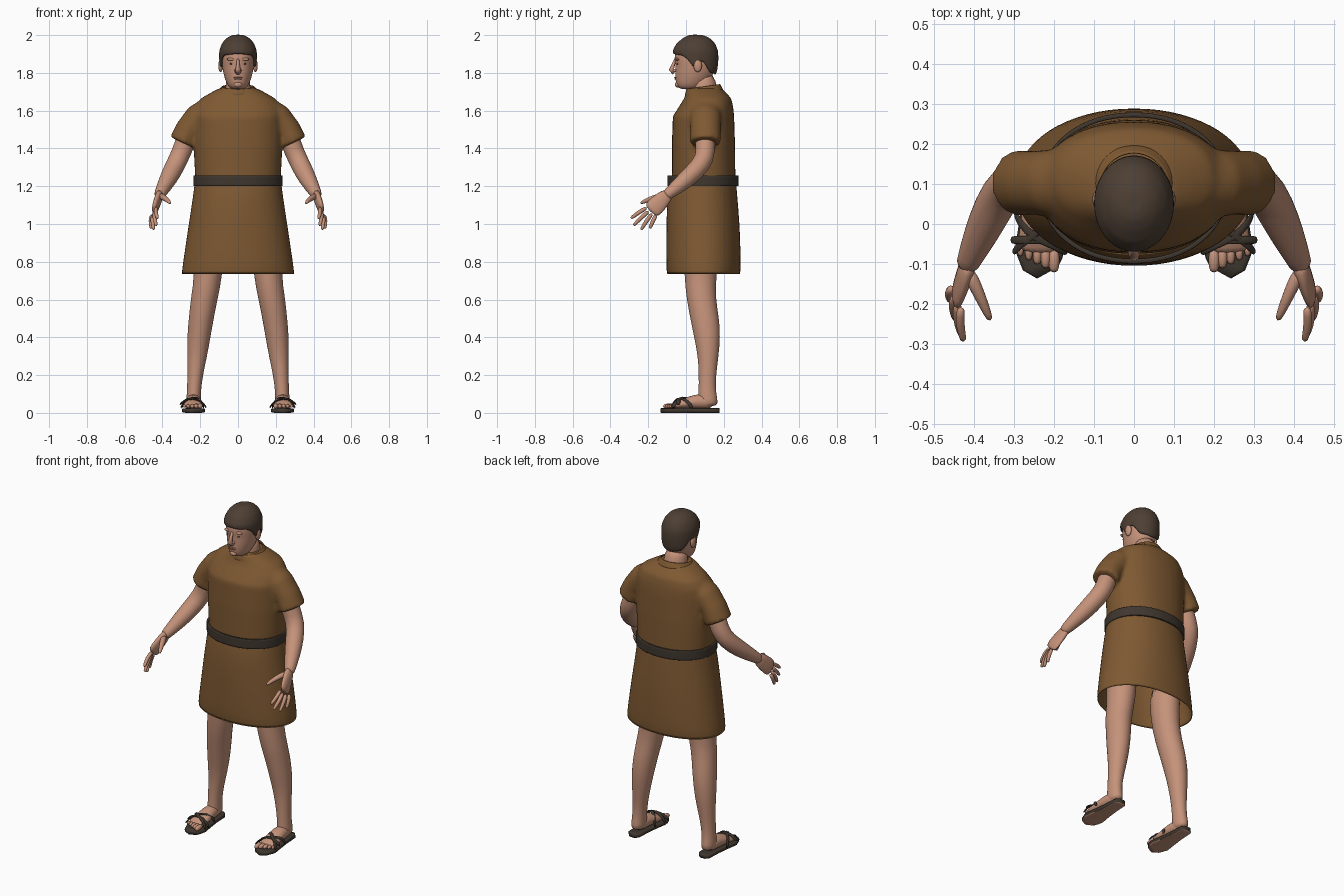
import bpy
import bmesh
from math import sin, cos, pi
from mathutils import Vector, Matrix

default_cube = bpy.data.objects.get("Cube")
if default_cube:
    bpy.data.objects.remove(default_cube, do_unlink=True)


def material(name, colour):
    mat = bpy.data.materials.new(name)
    mat.use_nodes = True
    mat.diffuse_color = (*colour, 1)
    mat.node_tree.nodes["Principled BSDF"].inputs["Base Color"].default_value = (*colour, 1)
    return mat


SKIN = material("skin", (0.56, 0.29, 0.195))
LIPS = material("lips", (0.42, 0.19, 0.14))
CLOTH = material("brown cloth", (0.21, 0.1, 0.032))
LEATHER = material("dark leather", (0.05, 0.038, 0.028))
HAIR = material("dark brown hair", (0.075, 0.05, 0.034))


def bridge(bm, rows, cap_start=True, cap_end=True):
    """Skin a stack of closed rings of points."""
    rings = [[bm.verts.new(p) for p in row] for row in rows]
    count = len(rings[0])
    for low, high in zip(rings, rings[1:]):
        for i in range(count):
            j = (i + 1) % count
            bm.faces.new((low[i], low[j], high[j], high[i]))
    if cap_start:
        bm.faces.new(rings[0][::-1])
    if cap_end:
        bm.faces.new(rings[-1])


def rounded(value, power):
    return (abs(value) ** (2 / power)) * (1 if value >= 0 else -1)


def profile_ring(z, front, back, half_width, power=2, tilt=0, segments=32):
    """Level ring given by its front, back and half width."""
    middle, depth = (front + back) / 2, (back - front) / 2
    ring = []
    for i in range(segments):
        a = 2 * pi * i / segments
        y = -depth * rounded(cos(a), power)
        ring.append((half_width * rounded(sin(a), power), middle + y, z + tilt * y))
    return ring


def tube(bm, path, ref=(0, 1, 0), segments=12, power=2):
    """Tube through (x, y, z, radius along ref, radius across)."""
    points = [Vector(p[:3]) for p in path]
    rows = []
    for i, p in enumerate(path):
        t = (points[min(i + 1, len(path) - 1)] - points[max(i - 1, 0)]).normalized()
        u = Vector(ref)
        u = (u - t * u.dot(t)).normalized()
        v = t.cross(u)
        angles = [2 * pi * k / segments for k in range(segments)]
        rows.append([points[i] + u * p[3] * rounded(cos(a), power)
                     + v * p[-1] * rounded(sin(a), power) for a in angles])
    bridge(bm, rows)


def ball(bm, centre, size):
    matrix = Matrix.Translation(centre) @ Matrix.Diagonal((*size, 1))
    bmesh.ops.create_uvsphere(bm, u_segments=16, v_segments=10, radius=1, matrix=matrix)


def finish(name, bm, *mats, mirror=False, thickness=0, subdivide=1, remesh=0, rule=None):
    bmesh.ops.recalc_face_normals(bm, faces=bm.faces)
    for face in bm.faces:
        face.smooth = True
        if rule:
            face.material_index = rule(face)
    mesh = bpy.data.meshes.new(name)
    bm.to_mesh(mesh)
    bm.free()
    obj = bpy.data.objects.new(name, mesh)
    bpy.context.collection.objects.link(obj)
    for mat in mats:
        mesh.materials.append(mat)
    if mirror:
        obj.modifiers.new("Mirror", 'MIRROR').use_mirror_merge = False
    if remesh:
        mod = obj.modifiers.new("Fuse", 'REMESH')
        mod.mode, mod.voxel_size, mod.use_smooth_shade = 'VOXEL', remesh, True
        mod = obj.modifiers.new("Soften", 'SMOOTH')
        mod.factor, mod.iterations = 0.5, 8
    if thickness:
        mod = obj.modifiers.new("Thickness", 'SOLIDIFY')
        mod.thickness, mod.offset = thickness, -1
    if subdivide:
        mod = obj.modifiers.new("Subdivision", 'SUBSURF')
        mod.levels = mod.render_levels = subdivide
    return obj


def interpolate(table, x):
    """Linear lookup in rows sorted by their first value."""
    x = min(max(x, table[0][0]), table[-1][0])
    for a, b in zip(table, table[1:]):
        if x <= b[0]:
            f = (x - a[0]) / (b[0] - a[0])
            return [p + (q - p) * f for p, q in zip(a, b)]


# Tunic top: torso and sleeves fused into one cloth body
bm = bmesh.new()
torso = [(1.22, -.075, .262, .226), (1.42, -.075, .26, .236), (1.57, -.07, .255, .238),
         (1.62, -.038, .25, .228), (1.665, -.01, .24, .197), (1.695, 0, .212, .145),
         (1.718, .005, .188, .1)]
bridge(bm, [profile_ring(*row, power=2.2) for row in torso])
sleeve = [(.14, 1.6, .08), (.215, 1.56, .074), (.26, 1.5, .072), (.293, 1.43, .074)]
for side in (-1, 1):
    tube(bm, [(side * x, .103, z, r * 1.12, r) for x, z, r in sleeve], segments=20)
finish("tunic_top", bm, CLOTH, remesh=.011, subdivide=0)

# Collar standing around the neck
bm = bmesh.new()
collar = [(1.695, -.008, .2, .115), (1.715, -.002, .187, .096), (1.73, .002, .182, .088)]
bridge(bm, [profile_ring(*row, tilt=.14) for row in collar], False, False)
finish("collar", bm, CLOTH, thickness=.008)

# Open skirt of the tunic
bm = bmesh.new()
skirt = [(.73, -.104, .29, .302), (.85, -.106, .29, .284), (1, -.105, .285, .262),
         (1.15, -.1, .272, .238), (1.25, -.078, .264, .227)]
bridge(bm, [profile_ring(*row, power=2.1) for row in skirt], False, False)
finish("skirt", bm, CLOTH, thickness=.008)

# Belt
bm = bmesh.new()
bridge(bm, [profile_ring(z, -.1, .28, .237, power=2.1) for z in (1.2, 1.202, 1.256, 1.258)],
       False, False)
finish("belt", bm, LEATHER, thickness=.012)

# Head and neck
bm = bmesh.new()
skull = [(1.712, -.02, .06, .03), (1.722, -.043, .085, .046), (1.74, -.052, .105, .058),
         (1.765, -.056, .13, .068), (1.8, -.058, .148, .079), (1.845, -.055, .155, .085),
         (1.875, -.063, .157, .087), (1.92, -.056, .152, .084), (1.955, -.03, .13, .066),
         (1.975, 0, .1, .035)]
bridge(bm, [profile_ring(*row) for row in skull])
tube(bm, [(0, .11, 1.62, .07), (0, .1, 1.7, .067), (0, .085, 1.8, .066)], segments=20)
finish("head", bm, SKIN)

# Nose, brow ridges and ears
bm = bmesh.new()
tube(bm, [(0, -.055, 1.872, .007), (0, -.067, 1.845, .009), (0, -.077, 1.818, .014),
          (0, -.06, 1.803, .016)], ref=(1, 0, 0))
ball(bm, (0, -.045, 1.738), (.022, .014, .015))
for side in (-1, 1):
    ball(bm, (side * .035, -.046, 1.872), (.024, .011, .008))
    ball(bm, (side * .012, -.06, 1.812), (.008, .011, .008))
    ball(bm, (side * .092, .062, 1.838), (.012, .022, .034))
finish("face_features", bm, SKIN, subdivide=0)

bm = bmesh.new()
ball(bm, (.033, -.045, 1.848), (.013, .005, .004))
finish("eyes", bm, HAIR, mirror=True, subdivide=0)
bm = bmesh.new()
ball(bm, (0, -.056, 1.775), (.024, .007, .003))
ball(bm, (0, -.055, 1.768), (.02, .007, .004))
finish("lips", bm, LIPS, subdivide=0)

# Hair: a cap whose lower edge follows the hairline, by angle from the front
bm = bmesh.new()
cap = [(1.785, -.04, .158, .088), (1.82, -.052, .167, .096), (1.87, -.066, .172, .1),
       (1.92, -.071, .17, .1), (1.96, -.047, .152, .083), (1.985, -.015, .125, .06),
       (1.998, .01, .095, .036), (2.002, .03, .075, .018)]
hairline = [(0, 1.9), (.9, 1.892), (1.2, 1.87), (1.4, 1.825), (1.6, 1.83),
            (1.75, 1.868), (2, 1.85), (2.3, 1.8), (pi, 1.787)]
rows, segments, steps = [], 48, 14
for step in range(steps + 1):
    row = []
    for i in range(segments):
        a = 2 * pi * i / segments
        edge = interpolate(hairline, min(a, 2 * pi - a))[1]
        z = 2.002 - (2.002 - edge) * (step / steps) ** 2
        row.append(profile_ring(*interpolate(cap, z), segments=segments)[i])
    rows.append(row)
bridge(bm, rows, cap_end=False)
finish("hair", bm, HAIR, thickness=.014)

# Arms, hands and fingers
bm = bmesh.new()
tube(bm, [(.24, .1, 1.56, .056), (.278, .1, 1.43, .054), (.315, .105, 1.345, .052),
          (.35, .045, 1.275, .052), (.385, -.03, 1.21, .043), (.412, -.09, 1.162, .031),
          (.42, -.11, 1.145, .028)], segments=16)
tube(bm, [(.41, -.085, 1.167, .024, .032), (.423, -.125, 1.13, .021, .045),
          (.437, -.165, 1.09, .019, .052), (.445, -.19, 1.065, .013, .046)], ref=(1, 0, 0))
fingers = [((.432, -.205, 1.088), (.427, -.292, 1.03)), ((.44, -.195, 1.07), (.433, -.278, .992)),
           ((.448, -.178, 1.058), (.447, -.238, .97)), ((.455, -.158, 1.05), (.46, -.192, .976))]
for base, tip in fingers:
    base, tip = Vector(base), Vector(tip)
    bend = base.lerp(tip, .5) + Vector((.007, 0, .004))
    tube(bm, [(*base, .013), (*bend, .012), (*base.lerp(tip, .93), .01), (*tip, .006)],
         ref=(1, 0, 0), segments=8)
tube(bm, [(.415, -.115, 1.15, .02), (.392, -.165, 1.14, .017), (.372, -.21, 1.125, .013),
          (.358, -.243, 1.108, .008)], ref=(0, 0, 1), segments=8)
finish("arms", bm, SKIN, mirror=True)

# Legs
bm = bmesh.new()
leg = [(.95, .155, .085, .09, .1), (.73, .155, .075, .074, .086), (.6, .18, .08, .071, .077),
       (.5, .195, .1, .066, .076), (.4, .208, .113, .062, .07), (.3, .217, .118, .053, .055),
       (.2, .227, .113, .041, .046), (.12, .233, .112, .037, .045), (.07, .235, .115, .039, .052),
       (.03, .236, .118, .038, .053)]
tube(bm, [(x, y, z, rx, ry) for z, x, y, rx, ry in leg], ref=(1, 0, 0), segments=20)
# Feet and toes
tube(bm, [(.236, .15, .05, .032, .025), (.236, .08, .062, .04, .045), (.236, .02, .055, .046, .034),
          (.238, -.04, .042, .053, .022), (.24, -.075, .036, .05, .014)], ref=(1, 0, 0), segments=16)
for i in range(5):
    x, size = .2 + .021 * i, .015 - .0014 * i
    tip = -.122 + .01 * i
    tube(bm, [(x, -.06, .038, size), (x, tip + .02, .036, size * 1.05), (x, tip, .033, size * .7)],
         ref=(1, 0, 0), segments=8)
finish("legs", bm, SKIN, mirror=True)

# Sandal soles, with a pale underside
bm = bmesh.new()
outline = [(.178, .236, .022), (.16, .236, .038), (.08, .236, .042), (0, .236, .052),
           (-.06, .236, .062), (-.1, .228, .052), (-.122, .216, .03)]
tube(bm, [(x, y, .0125, w, .0125) for y, x, w in outline], ref=(1, 0, 0), segments=16, power=5)
finish("sandal_soles", bm, LEATHER, SKIN, mirror=True, subdivide=0,
       rule=lambda face: int(face.normal.z < -.9))

# Sandal straps crossing over the foot
bm = bmesh.new()
straps = [[(.165, -.075, .025), (.195, -.055, .066), (.25, -.035, .082), (.29, .005, .07), (.298, .035, .02)],
          [(.304, -.075, .025), (.285, -.05, .062), (.24, -.02, .088), (.195, .02, .075), (.18, .04, .02)],
          [(.168, -.04, .022), (.185, -.04, .06), (.24, -.04, .08), (.29, -.04, .065), (.31, -.04, .04)]]
for strap in straps:
    tube(bm, [(*p, .011, .005) for p in strap], segments=8)
finish("sandal_straps", bm, LEATHER, mirror=True)
